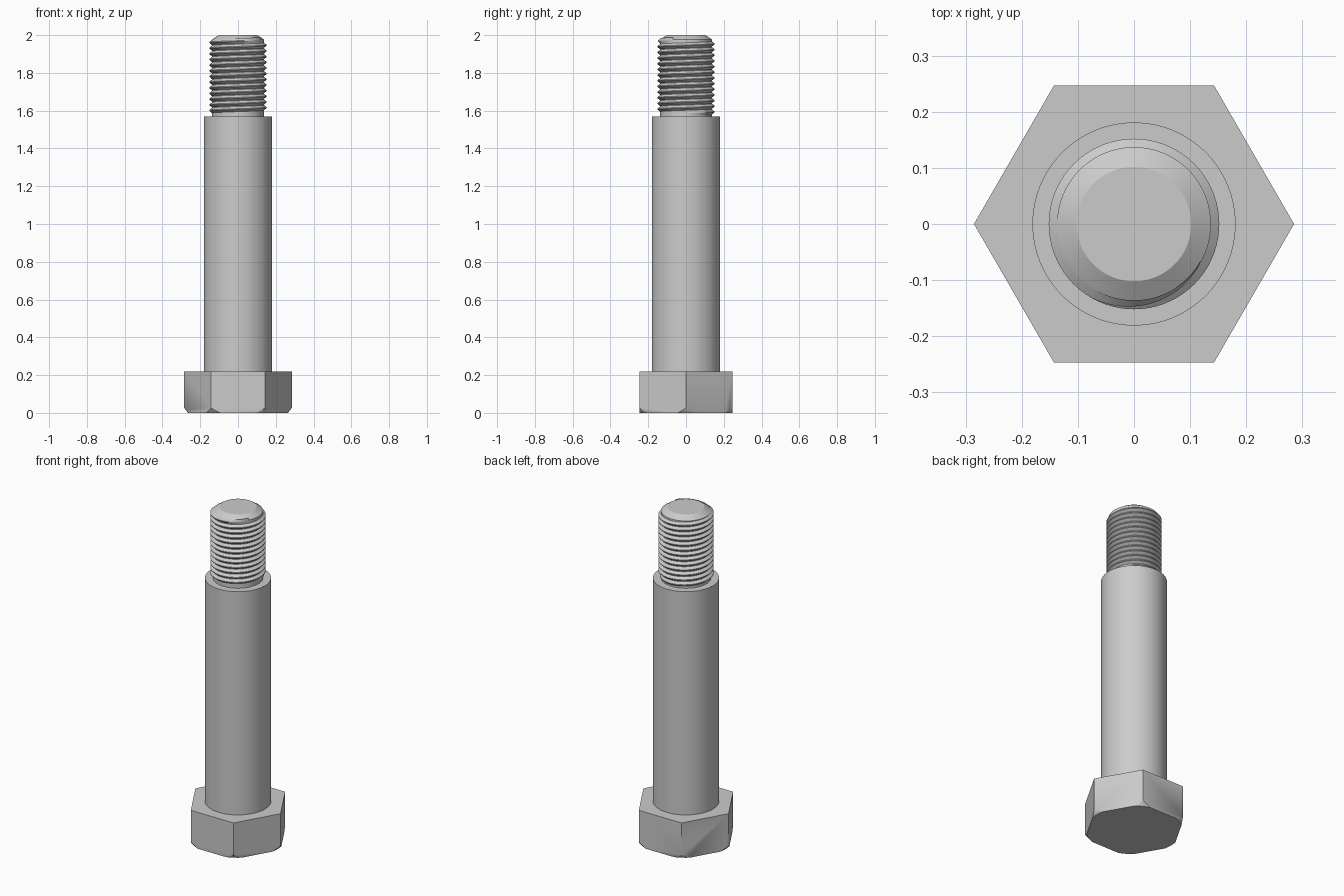
import bpy
import bmesh
from math import cos, sin, pi, tau, radians, sqrt

if "Cube" in bpy.data.objects:
    bpy.data.objects.remove(bpy.data.objects["Cube"], do_unlink=True)

HEAD_TOP, SHANK_TOP, TIP = 0.22, 1.57, 2.0
APOTHEM = 0.247
CORE_R, CREST_R, PITCH = 0.137, 0.152, 0.03

steel = bpy.data.materials.new("steel grey")
steel.use_nodes = True
GREY = (0.6, 0.6, 0.6, 1)
steel.diffuse_color = GREY
steel.node_tree.nodes["Principled BSDF"].inputs["Base Color"].default_value = GREY


def finish(bm, name, angle=30):
    """Turn a bmesh into a steel object with sharp edges kept."""
    bmesh.ops.recalc_face_normals(bm, faces=bm.faces)
    mesh = bpy.data.meshes.new(name)
    bm.to_mesh(mesh)
    bm.free()
    mesh.materials.append(steel)
    obj = bpy.data.objects.new(name, mesh)
    bpy.context.collection.objects.link(obj)
    bpy.ops.object.select_all(action="DESELECT")
    obj.select_set(True)
    bpy.context.view_layer.objects.active = obj
    bpy.ops.object.shade_smooth_by_angle(angle=radians(angle))
    return obj


def lathe(name, profile, sides=128):
    """Revolve (radius, height) points around z and cap both ends."""
    bm = bmesh.new()
    rings = [[bm.verts.new((r * cos(tau * i / sides), r * sin(tau * i / sides), z))
              for i in range(sides)] for r, z in profile]
    for low, high in zip(rings, rings[1:]):
        for i in range(sides):
            j = (i + 1) % sides
            bm.faces.new((low[i], low[j], high[j], high[i]))
    bm.faces.new(rings[0][::-1])
    bm.faces.new(rings[-1])
    return finish(bm, name)


# Hexagonal head, its lower corners trimmed by a cone
corner_r = APOTHEM / cos(pi / 6)
head = lathe("hex_head", [(corner_r, 0), (corner_r, HEAD_TOP)], 6)
cutter = lathe("head_chamfer_cutter", [(0.264, 0), (0.304, 0.05), (0.304, 0.3)], 96)
cutter.hide_render = True
trim = head.modifiers.new("corner chamfer", "BOOLEAN")
trim.operation = "INTERSECT"
trim.solver = "EXACT"
trim.object = cutter
bpy.context.view_layer.objects.active = head
bpy.ops.object.modifier_apply(modifier=trim.name)
bpy.data.objects.remove(cutter, do_unlink=True)

# Plain shank and the chamfered core that carries the thread
lathe("shank", [(0.181, HEAD_TOP - 0.01), (0.181, SHANK_TOP)])
lathe("thread_core", [(CORE_R, SHANK_TOP - 0.01), (CORE_R, 1.977), (0.102, TIP)])

# Right-handed helical ridge, fading out at both ends
bm = bmesh.new()
STEPS, TURNS = 72, 12.92
total = round(STEPS * TURNS)
sections = []
for k in range(total + 1):
    a = tau * k / STEPS
    z = SHANK_TOP + 0.016 + PITCH * k / STEPS
    fade = min(1, k / (STEPS / 4), (total - k) / (STEPS / 4))
    crest = CORE_R + (CREST_R - CORE_R) * fade
    section = [(CORE_R - 0.001, -0.0145), (crest, -0.002),
               (crest, 0.002), (CORE_R - 0.001, 0.0145)]
    sections.append([bm.verts.new((r * cos(a), r * sin(a), z + dz))
                     for r, dz in section])
for s, t in zip(sections, sections[1:]):
    for i in range(4):
        j = (i + 1) % 4
        bm.faces.new((s[i], t[i], t[j], s[j]))
bm.faces.new(sections[0])
bm.faces.new(sections[-1][::-1])
finish(bm, "thread")
